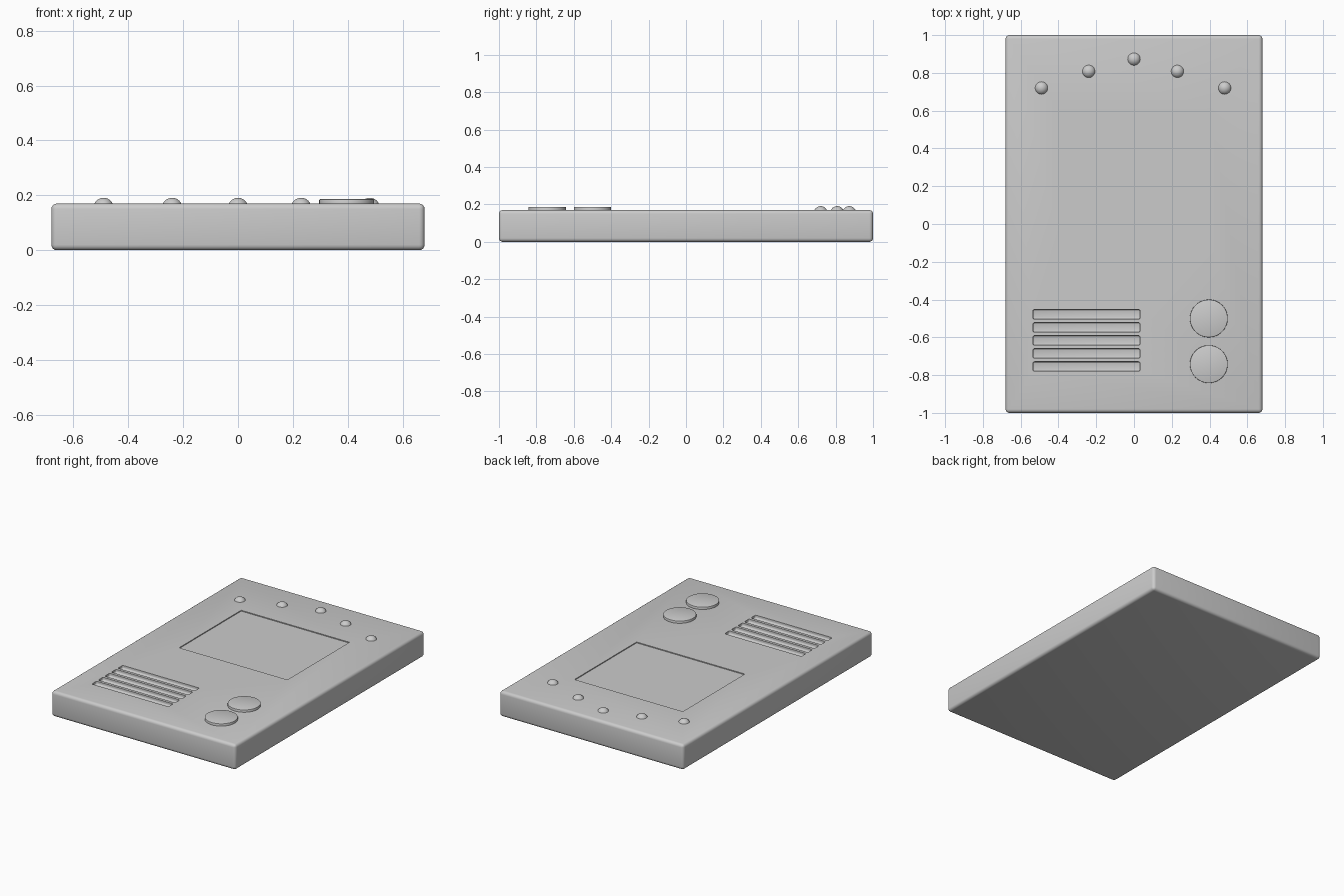
import bpy, math

if "Cube" in bpy.data.objects:
    bpy.data.objects.remove(bpy.data.objects["Cube"], do_unlink=True)

TOP = 0.17
grey = bpy.data.materials.new("plain_grey")
grey.use_nodes = True
colour = (0.6, 0.6, 0.6, 1)
grey.diffuse_color = colour
grey.node_tree.nodes["Principled BSDF"].inputs["Base Color"].default_value = colour


def finish(name):
    obj = bpy.context.object
    obj.name = name
    obj.data.materials.append(grey)
    return obj


def apply_all(obj):
    bpy.context.view_layer.objects.active = obj
    for m in list(obj.modifiers):
        bpy.ops.object.modifier_apply(modifier=m.name)


def bevel(obj, width, segments):
    m = obj.modifiers.new("bevel", 'BEVEL')
    m.width, m.segments = width, segments
    m.limit_method = 'ANGLE'


def box(name, x0, x1, y0, y1, z0, z1):
    bpy.ops.mesh.primitive_cube_add(
        size=1, location=((x0 + x1) / 2, (y0 + y1) / 2, (z0 + z1) / 2))
    obj = finish(name)
    obj.scale = (x1 - x0, y1 - y0, z1 - z0)
    bpy.ops.object.transform_apply(location=False, rotation=False, scale=True)
    return obj


def cut(body, cutter):
    m = body.modifiers.new("cut", 'BOOLEAN')
    m.operation, m.object, m.solver = 'DIFFERENCE', cutter, 'EXACT'
    apply_all(body)
    bpy.data.objects.remove(cutter, do_unlink=True)


def smooth(obj):
    bpy.ops.object.select_all(action='DESELECT')
    obj.select_set(True)
    bpy.context.view_layer.objects.active = obj
    bpy.ops.object.shade_smooth_by_angle(angle=math.radians(35))


# Rounded slab housing
housing = box("housing", -0.68, 0.68, -1, 1, 0, TOP)
bevel(housing, 0.02, 4)
apply_all(housing)

# Shallow screen recess
cut(housing, box("screen_cutter", -0.4, 0.4, -0.05, 0.605, TOP - 0.006, TOP + 0.1))

# Speaker grille slots with rounded corners
for i in range(5):
    y = -0.478 - i * 0.069
    slot = box("slot_cutter", -0.535, 0.032, y - 0.025, y + 0.025, TOP - 0.02, TOP + 0.1)
    bevel(slot, 0.008, 3)
    apply_all(slot)
    cut(housing, slot)
smooth(housing)

# Two round push buttons
for name, y in (("upper_button", -0.5), ("lower_button", -0.742)):
    bpy.ops.mesh.primitive_cylinder_add(
        vertices=64, radius=0.1, depth=0.036, location=(0.396, y, TOP - 0.002))
    button = finish(name)
    bevel(button, 0.003, 2)
    apply_all(button)
    smooth(button)

# Arc of indicator lamps
lamps = ((-0.49, 0.72), (-0.24, 0.808), (0, 0.873), (0.23, 0.808), (0.48, 0.72))
for i, (x, y) in enumerate(lamps):
    bpy.ops.mesh.primitive_uv_sphere_add(
        segments=32, ring_count=16, radius=0.037, location=(x, y, TOP - 0.016))
    lamp = finish(f"indicator_lamp_{i + 1}")
    smooth(lamp)
